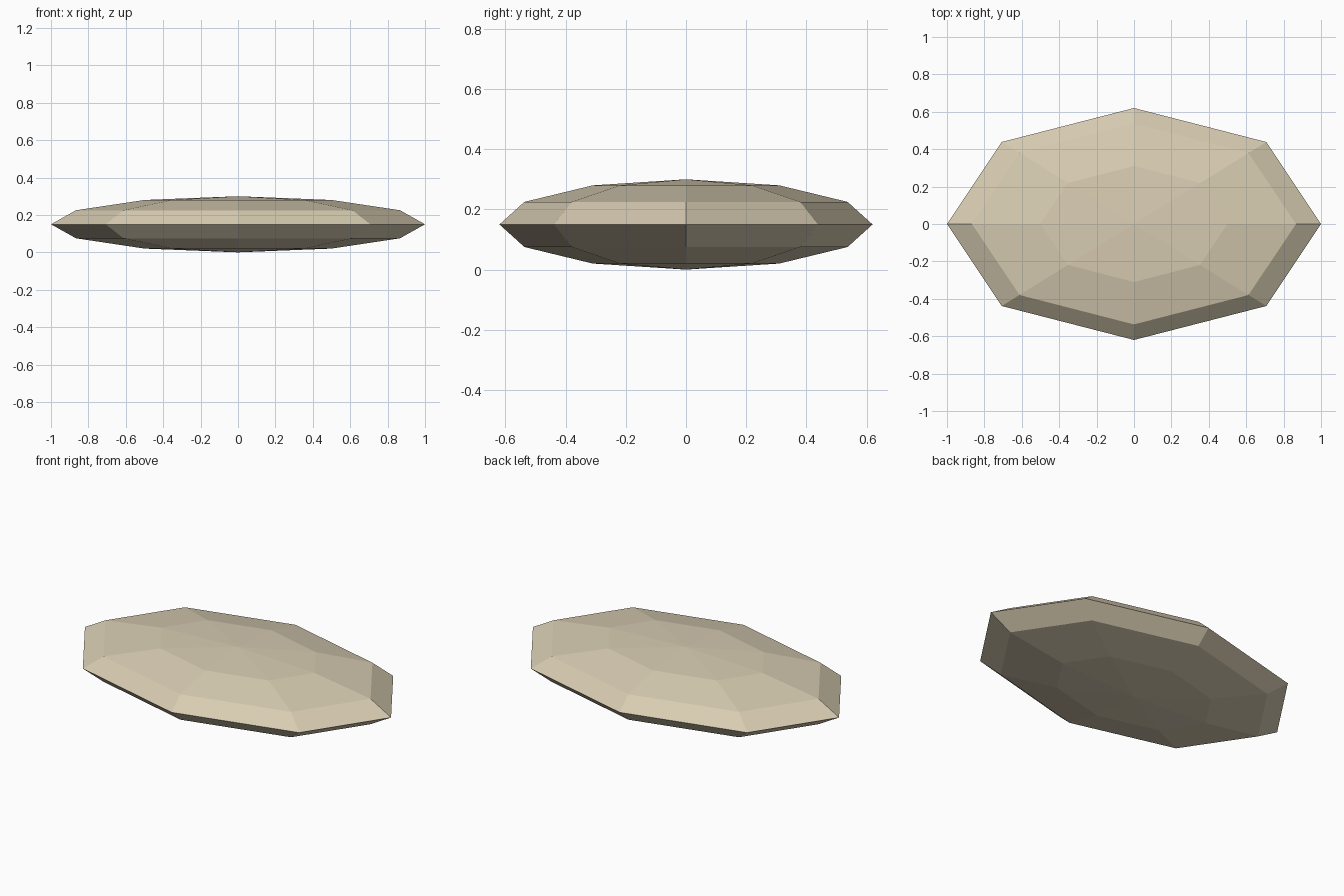
import bpy

if "Cube" in bpy.data.objects:
    bpy.data.objects.remove(bpy.data.objects["Cube"])

# Flattened low-poly pebble: 8 sides, 6 rings
bpy.ops.mesh.primitive_uv_sphere_add(segments=8, ring_count=6, radius=1, location=(0, 0, 0.15))
stone = bpy.context.object
stone.name = "flat_stone"
stone.scale = (1.0, 0.62, 0.15)
bpy.ops.object.transform_apply(location=False, rotation=False, scale=True)
bpy.ops.object.shade_flat()

# Sandy beige colour
sand = bpy.data.materials.new("sand")
sand.diffuse_color = (0.69, 0.61, 0.45, 1)
sand.use_nodes = True
sand.node_tree.nodes["Principled BSDF"].inputs["Base Color"].default_value = sand.diffuse_color
stone.data.materials.append(sand)
